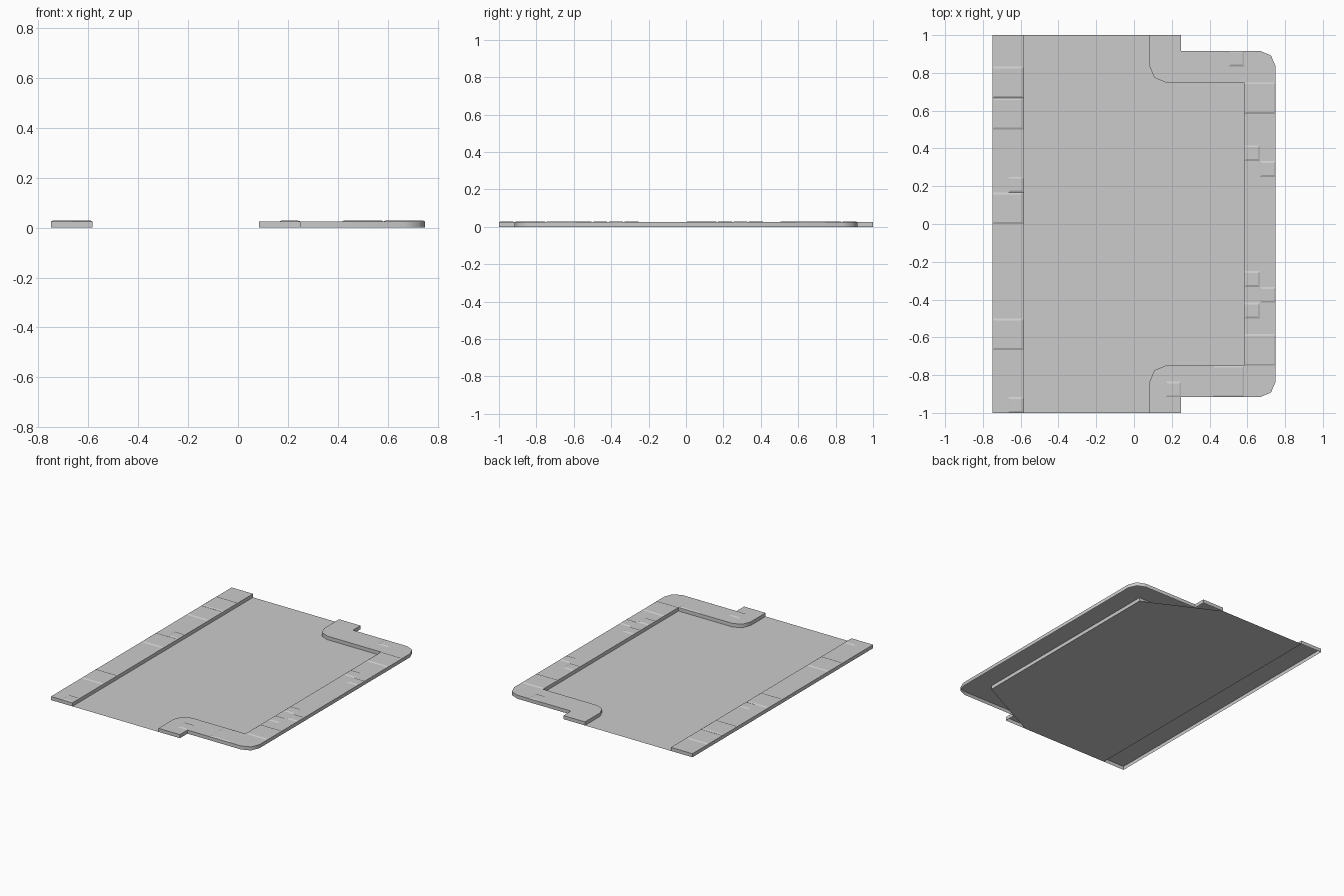
import bpy, bmesh, math

if "Cube" in bpy.data.objects:
    bpy.data.objects.remove(bpy.data.objects["Cube"])

U = 1 / 12          # paving module
H = 0.025           # kerb height
T = 0.0045          # extra height of raised slabs


def finish(name, bm, smooth=False):
    me = bpy.data.meshes.new(name)
    bm.to_mesh(me)
    bm.free()
    ob = bpy.data.objects.new(name, me)
    bpy.context.collection.objects.link(ob)
    if smooth:
        bpy.ops.object.select_all(action='DESELECT')
        ob.select_set(True)
        bpy.context.view_layer.objects.active = ob
        bpy.ops.object.shade_smooth_by_angle(angle=math.radians(50))
    return ob


def open_prism(name, pts, smooth=False):
    """Top and walls, no underside; pts run counter-clockwise."""
    bm = bmesh.new()
    lo = [bm.verts.new((x, y, 0)) for x, y in pts]
    hi = [bm.verts.new((x, y, H)) for x, y in pts]
    bm.faces.new(hi)
    n = len(pts)
    for i in range(n):
        j = (i + 1) % n
        bm.faces.new((lo[i], lo[j], hi[j], hi[i]))
    return finish(name, bm, smooth)


def arc(cx, cy, a0, a1, r=U, n=2):
    return [(cx + r * math.cos(math.radians(a0 + (a1 - a0) * i / n)),
             cy + r * math.sin(math.radians(a0 + (a1 - a0) * i / n))) for i in range(n + 1)]


# Road surface, running under the inner kerb corners
bm = bmesh.new()
road = [(-7 * U, -1), (U, -1), (7 * U, -.75), (7 * U, .75), (U, 1), (-7 * U, 1)]
bm.faces.new([bm.verts.new((x, y, 0)) for x, y in road])
finish("road_surface", bm)

# Straight pavement
open_prism("straight_pavement", [(-.75, -1), (-7 * U, -1), (-7 * U, 1), (-.75, 1)])

# Bay pavement: upper half of outline, mirrored in y
outer = arc(8 * U, 10 * U, 0, 90) + [(3 * U, 11 * U), (3 * U, 1), (U, 1)]
inner = arc(2 * U, 10 * U, 180, 270) + [(7 * U, 9 * U)]
half = outer + inner
open_prism("bay_pavement", half + [(x, -y) for x, y in reversed(half)], smooth=True)

# Raised slabs: left, bottom and size in paving modules
slabs = [(-9, 8, 2), (-9, 6, 2), (-8, 2, 1), (-9, 0, 2), (-9, -8, 2), (-8, -12, 1),
         (6, 10, 1), (7, 7, 2), (7, 4, 1), (8, 3, 1), (7, -4, 1), (8, -5, 1),
         (7, -6, 1), (7, -9, 2), (5, -11, 2), (2, -11, 1)]
bm = bmesh.new()
for x, y, s in slabs:
    rings = []
    for inset, z in ((0, H), (0.01, H + T)):
        a, b = x * U + inset, (x + s) * U - inset
        c, d = y * U + inset, (y + s) * U - inset
        rings.append([bm.verts.new((p, q, z)) for p, q in ((a, c), (b, c), (b, d), (a, d))])
    lo, hi = rings
    bm.faces.new(hi)
    for i in range(4):
        j = (i + 1) % 4
        bm.faces.new((lo[i], lo[j], hi[j], hi[i]))
finish("raised_slabs", bm)
